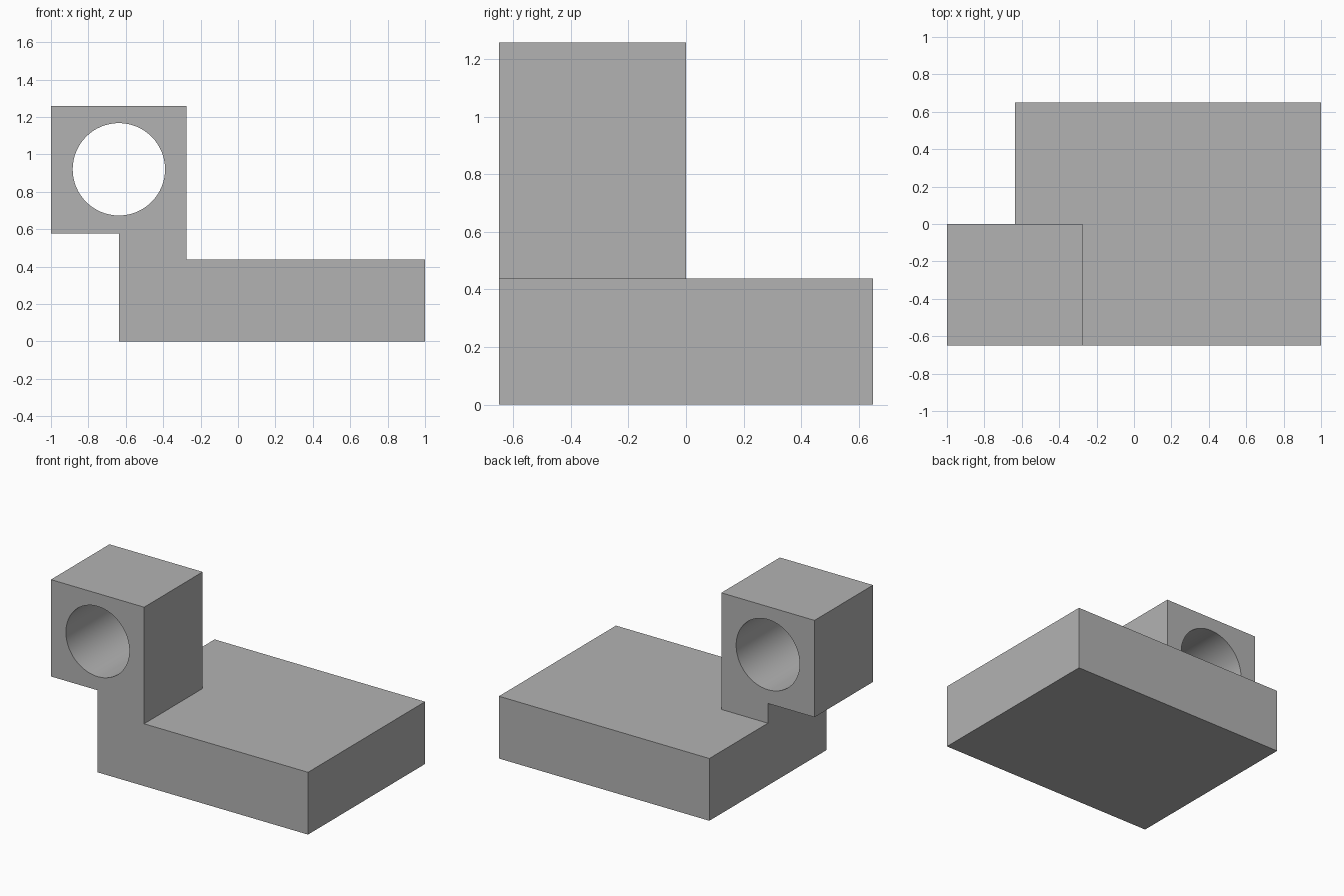
import bpy
import bmesh
import math

cube = bpy.data.objects.get("Cube")
if cube:
    bpy.data.objects.remove(cube, do_unlink=True)

# Overall dimensions
FRONT, BACK, LUG_BACK = -0.65, 0.65, 0.0
BASE_LEFT, BASE_RIGHT, BASE_TOP = -0.637, 1.0, 0.438
LUG_LEFT, LUG_RIGHT = -1.0, -0.275
LUG_BOTTOM, LUG_TOP = 0.577, 1.258
BORE_X, BORE_Z, BORE_RADIUS = -0.637, 0.92, 0.247

grey = bpy.data.materials.new("plain grey")
grey.use_nodes = True
colour = (0.45, 0.45, 0.45, 1)
grey.diffuse_color = colour
grey.node_tree.nodes["Principled BSDF"].inputs["Base Color"].default_value = colour


def prism(name, profile, y0, y1):
    """Extrude an x-z outline from y0 to y1."""
    bm = bmesh.new()
    face = bm.faces.new([bm.verts.new((x, y0, z)) for x, z in profile])
    ext = bmesh.ops.extrude_face_region(bm, geom=[face])
    verts = [v for v in ext["geom"] if isinstance(v, bmesh.types.BMVert)]
    bmesh.ops.translate(bm, verts=verts, vec=(0, y1 - y0, 0))
    bmesh.ops.recalc_face_normals(bm, faces=bm.faces)
    mesh = bpy.data.meshes.new(name)
    bm.to_mesh(mesh)
    bm.free()
    mesh.materials.append(grey)
    obj = bpy.data.objects.new(name, mesh)
    bpy.context.collection.objects.link(obj)
    return obj


def combine(target, tool, operation):
    """Apply a boolean and remove its tool."""
    mod = target.modifiers.new(operation.lower(), "BOOLEAN")
    mod.operation = operation
    mod.solver = "EXACT"
    mod.object = tool
    bpy.ops.object.select_all(action="DESELECT")
    bpy.context.view_layer.objects.active = target
    target.select_set(True)
    bpy.ops.object.modifier_apply(modifier=mod.name)
    bpy.data.objects.remove(tool, do_unlink=True)


# Flat base slab
bracket = prism("bracket", [(BASE_LEFT, 0), (BASE_RIGHT, 0),
                            (BASE_RIGHT, BASE_TOP), (BASE_LEFT, BASE_TOP)],
                FRONT, BACK)

# Overhanging lug on a neck that runs down through the slab
lug = prism("lug", [(BASE_LEFT, 0), (LUG_RIGHT, 0), (LUG_RIGHT, LUG_TOP),
                    (LUG_LEFT, LUG_TOP), (LUG_LEFT, LUG_BOTTOM),
                    (BASE_LEFT, LUG_BOTTOM)], FRONT, LUG_BACK)
combine(bracket, lug, "UNION")

# Round bore through the lug
SIDES = 64
circle = [(BORE_X + BORE_RADIUS * math.cos(math.tau * i / SIDES),
           BORE_Z + BORE_RADIUS * math.sin(math.tau * i / SIDES))
          for i in range(SIDES)]
bore = prism("bore_cutter", circle, FRONT - 0.1, LUG_BACK + 0.1)
bore.hide_render = True
combine(bracket, bore, "DIFFERENCE")

# Smooth bore wall with crisp block edges
bpy.ops.object.shade_smooth_by_angle(angle=math.radians(30))
